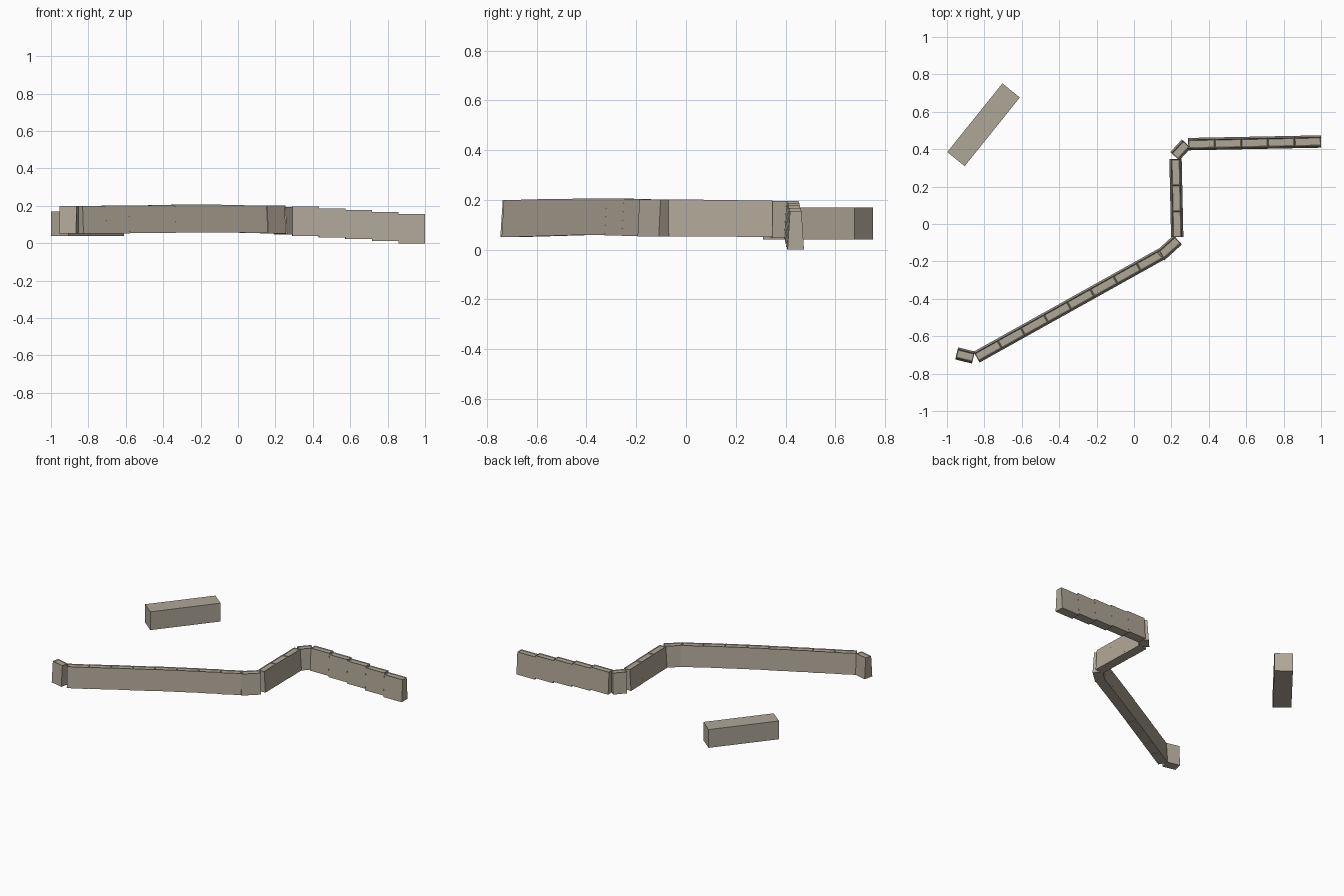
import bpy, bmesh
from math import atan2
from mathutils import Vector

cube = bpy.data.objects.get("Cube")
if cube:
    bpy.data.objects.remove(cube, do_unlink=True)

stone = bpy.data.materials.new("warm_grey_stone")
stone.use_nodes = True
COLOUR = (0.43, 0.385, 0.31, 1)
stone.diffuse_color = COLOUR
stone.node_tree.nodes["Principled BSDF"].inputs["Base Color"].default_value = COLOUR


def tapered_block(name, start, end, base, height, wide, narrow, rim=0.0):
    """Block running from start to end, narrowing upward, with an optional shallow rim."""
    a, b = Vector(start), Vector(end)
    run = b - a
    bm = bmesh.new()
    bmesh.ops.create_cube(bm, size=1)
    for v in bm.verts:
        width = narrow if v.co.z > 0 else wide
        v.co = (v.co.x * run.length, v.co.y * width, (v.co.z + 0.5) * height)
    if rim:
        top = [f for f in bm.faces if f.normal.z > 0.9 or f.calc_center_median().z > height * 0.99]
        bmesh.ops.inset_region(bm, faces=top, thickness=rim, depth=0)
        for v in top[0].verts:
            v.co.z -= 0.004
    bmesh.ops.recalc_face_normals(bm, faces=bm.faces)
    mesh = bpy.data.meshes.new(name)
    bm.to_mesh(mesh)
    bm.free()
    mesh.materials.append(stone)
    obj = bpy.data.objects.new(name, mesh)
    mid = (a + b) / 2
    obj.location = (mid.x, mid.y, base)
    obj.rotation_euler.z = atan2(run.y, run.x)
    bpy.context.collection.objects.link(obj)
    return obj


def wall(name, start, end, bases, height=0.148):
    """Straight run of wall, one block per base height."""
    a, b = Vector(start), Vector(end)
    n = len(bases)
    for i, base in enumerate(bases):
        tapered_block(f"{name}_{i + 1}", a.lerp(b, i / n), a.lerp(b, (i + 1) / n),
                      base, height, 0.066, 0.046, 0.006)


# Winding wall: long run, middle run and descending run, joined by corner blocks
wall("end_block", (-0.948, -0.692), (-0.858, -0.714), [0.051])
wall("long_wall", (-0.842, -0.712), (0.148, -0.16),
     [0.051, 0.053, 0.055, 0.056, 0.058, 0.058, 0.057, 0.055])
wall("front_corner", (0.14, -0.17), (0.234, -0.085), [0.053])
wall("middle_wall", (0.231, -0.07), (0.222, 0.347), [0.053, 0.052, 0.05])
wall("back_corner", (0.218, 0.362), (0.28, 0.43), [0.047])
wall("descending_wall", (0.29, 0.427), (1.0, 0.441),
     [0.04, 0.031, 0.022, 0.011, 0.0], 0.156)

# Separate plain block
tapered_block("loose_block", (-0.952, 0.347), (-0.657, 0.714), 0.04, 0.13, 0.12, 0.12)
